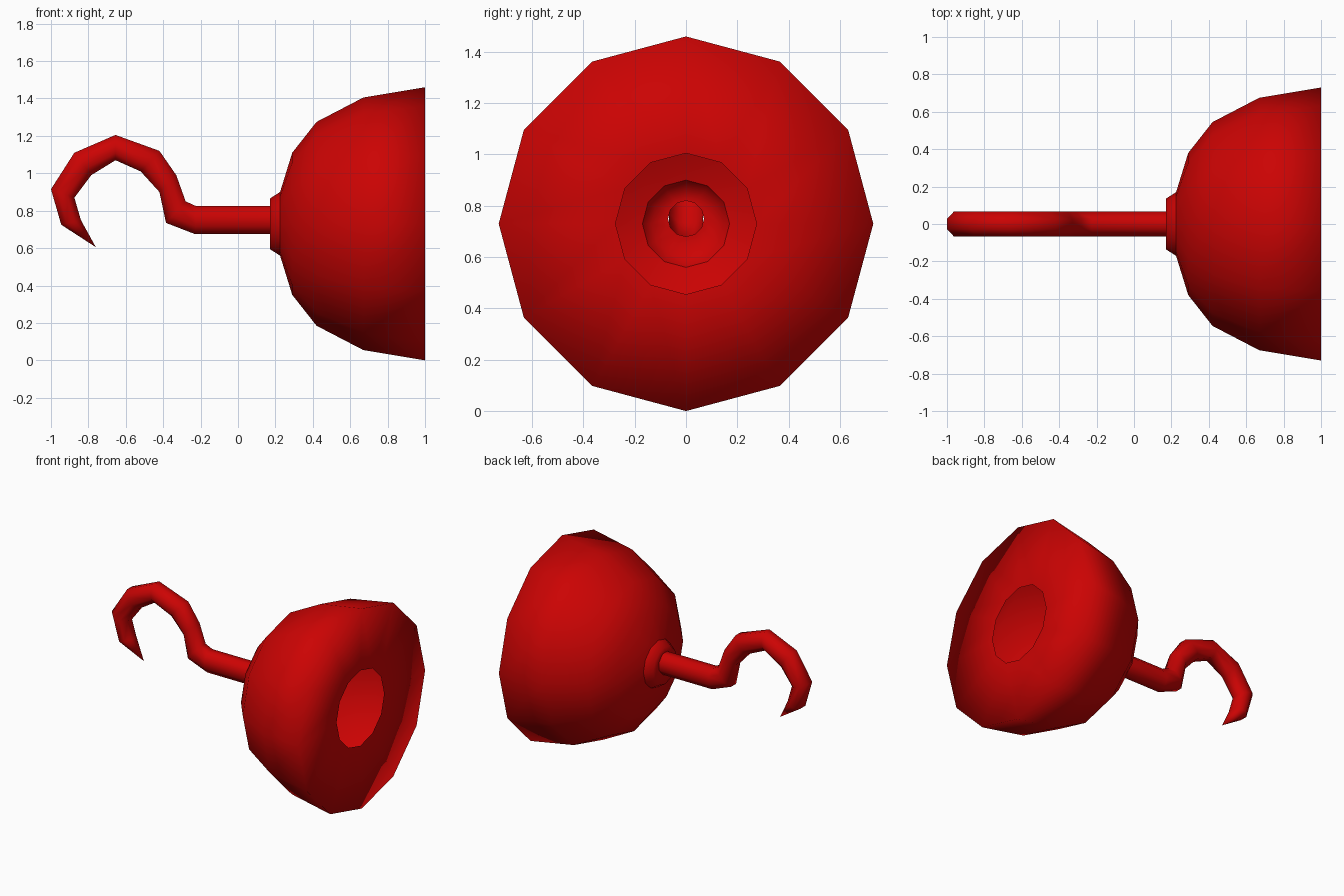
import bpy, bmesh, math
from mathutils import Vector

if "Cube" in bpy.data.objects:
    bpy.data.objects.remove(bpy.data.objects["Cube"])

CZ = 0.73  # height of the cup axis

red = bpy.data.materials.new("red")
red.diffuse_color = (0.6, 0.001, 0.001, 1)
red.use_nodes = True
red.node_tree.nodes["Principled BSDF"].inputs["Base Color"].default_value = red.diffuse_color


def skin(bm, rings):
    n = len(rings[0])
    for a, b in zip(rings, rings[1:]):
        for i in range(n):
            j = (i + 1) % n
            bm.faces.new((a[i], a[j], b[j], b[i]))


def finish(name, bm):
    for f in bm.faces:
        f.smooth = True
    me = bpy.data.meshes.new(name)
    bm.to_mesh(me)
    bm.free()
    me.materials.append(red)
    ob = bpy.data.objects.new(name, me)
    bpy.context.collection.objects.link(ob)
    return ob


# Cup: hollow twelve-sided shell, (x, radius, centre height), open in the flat face
cup = [(0.17, 0.07, 0.75), (0.17, 0.135, CZ), (0.225, 0.17, CZ), (0.29, 0.38, CZ),
       (0.42, 0.545, CZ), (0.67, 0.675, CZ), (1.0, 0.73, CZ), (0.988, 0.275, CZ)]
bm = bmesh.new()
rings = []
for x, r, cz in cup:
    rings.append([bm.verts.new((x, r * math.sin(k * math.pi / 6),
                                cz + r * math.cos(k * math.pi / 6))) for k in range(12)])
skin(bm, rings)
bm.normal_update()
# outside of the shell faces outward
top = max(bm.faces, key=lambda f: f.calc_center_median().z)
if top.normal.z < 0:
    bmesh.ops.reverse_faces(bm, faces=bm.faces[:])
# crease where the collar meets the bowl
collar = set(rings[2])
for e in bm.edges:
    if e.verts[0] in collar and e.verts[1] in collar:
        e.smooth = False
finish("cup", bm)

# Hook: eight-sided tube through pairs of (outer, inner) silhouette points in x, z
sections = [((0.17, 0.825), (0.17, 0.675)), ((-0.225, 0.825), (-0.23, 0.675)),
            ((-0.28, 0.85), (-0.385, 0.735)), ((-0.33, 0.99), (-0.42, 0.90)),
            ((-0.42, 1.12), (-0.52, 1.01)), ((-0.655, 1.205), (-0.655, 1.07)),
            ((-0.875, 1.11), (-0.785, 0.99)), ((-1.0, 0.915), (-0.875, 0.87)),
            ((-0.945, 0.725), (-0.84, 0.75))]
bm = bmesh.new()
rings = []
s = 1 / math.cos(math.pi / 8)
for (ox, oz), (ix, iz) in sections:
    o, i = Vector((ox, 0, oz)), Vector((ix, 0, iz))
    c, h = (o + i) / 2, (o - i) / 2
    ring = []
    for k in range(8):
        a = (k + 0.5) * math.pi / 4
        ring.append(bm.verts.new(c + h * (math.cos(a) * s)
                                 + Vector((0, 0.066 * s * math.sin(a), 0))))
    rings.append(ring)
skin(bm, rings)
# pointed end
tip = bm.verts.new((-0.76, 0, 0.605))
last = rings[-1]
for k in range(8):
    bm.faces.new((last[k], last[(k + 1) % 8], tip))
bmesh.ops.recalc_face_normals(bm, faces=bm.faces)
finish("hook", bm)
